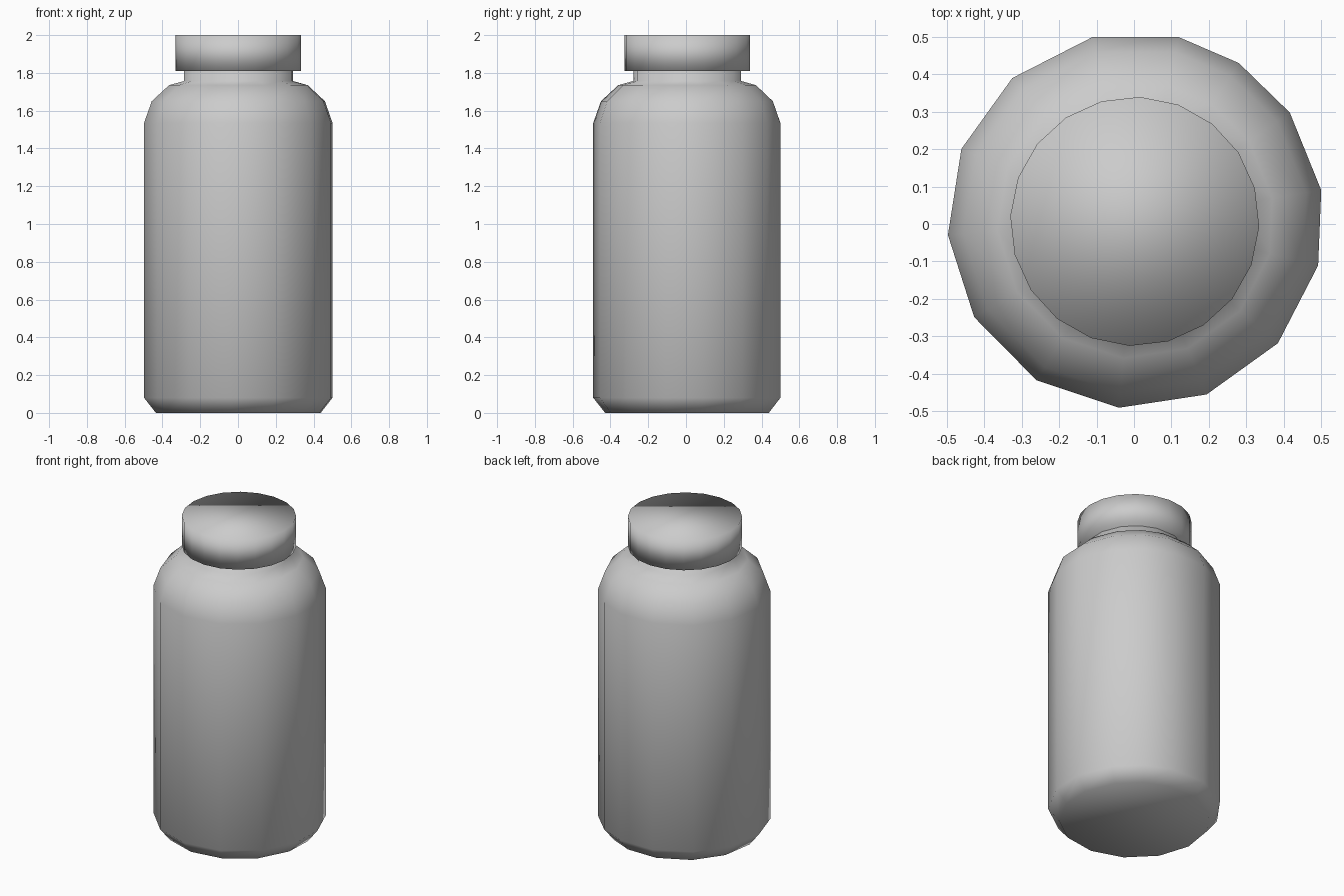
import bpy, bmesh, math

cube = bpy.data.objects.get("Cube")
if cube:
    bpy.data.objects.remove(cube, do_unlink=True)

mat = bpy.data.materials.new("light_grey")
mat.use_nodes = True
GREY = (0.6, 0.6, 0.6, 1.0)
mat.diffuse_color = GREY
for node in mat.node_tree.nodes:
    if node.type == 'BSDF_PRINCIPLED':
        node.inputs["Base Color"].default_value = GREY


def lathe(name, profile, angles, centre):
    """Closed solid: rings of (radius, z) at the given angles, with flat end caps."""
    bm = bmesh.new()
    rings = [[bm.verts.new((centre[0] + r * math.cos(a), centre[1] + r * math.sin(a), z))
              for a in angles] for r, z in profile]
    n = len(angles)
    for low, high in zip(rings, rings[1:]):
        for i in range(n):
            j = (i + 1) % n
            bm.faces.new((low[i], low[j], high[j], high[i]))
    bm.faces.new(rings[0][::-1])
    bm.faces.new(rings[-1])
    bmesh.ops.recalc_face_normals(bm, faces=bm.faces)
    for face in bm.faces:
        face.smooth = True
    mesh = bpy.data.meshes.new(name)
    bm.to_mesh(mesh)
    bm.free()
    mesh.materials.append(mat)
    obj = bpy.data.objects.new(name, mesh)
    bpy.context.collection.objects.link(obj)
    return obj


# Bottle body with chamfered base, rounded shoulder and neck; slightly uneven sides
body_angles = [math.radians(a) for a in
               (-175.5, -149, -121.7, -95, -67.8, -40.8, -13.9,
                9.2, 34.9, 56.7, 76.7, 103.2, 130.9, 157.7)]
body_profile = [(0.44, 0), (0.503, 0.08), (0.503, 1.535), (0.462, 1.65),
                (0.37, 1.735), (0.29, 1.757), (0.29, 1.83)]
lathe("bottle_body", body_profile, body_angles, (0.004, 0.01))

# Twenty-sided screw cap
cap_angles = [math.radians(87.5 + 18 * i) for i in range(20)]
lathe("cap", [(0.333, 1.81), (0.333, 2.0)], cap_angles, (0.002, 0.007))
